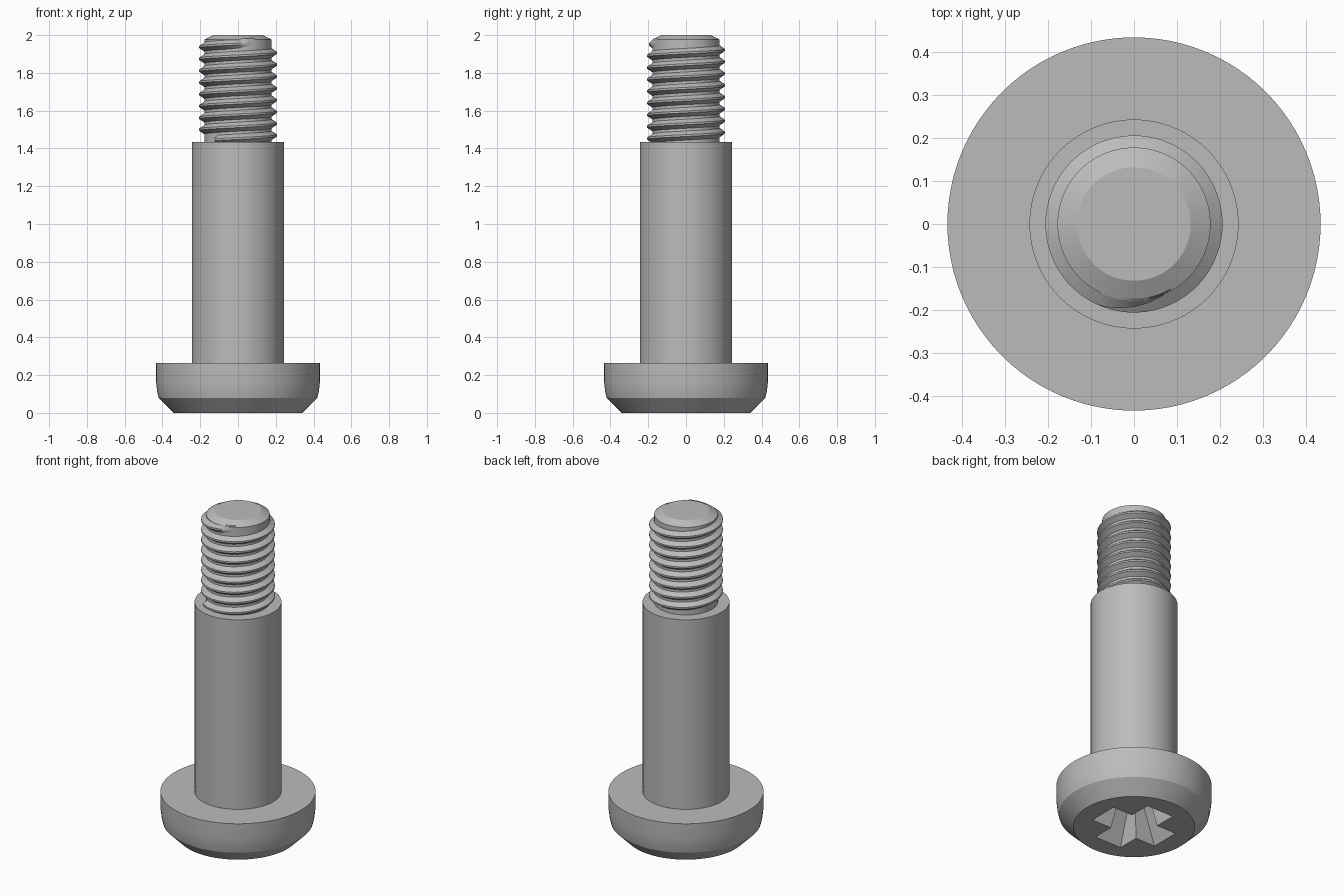
import bpy, bmesh
from math import cos, sin, pi, radians

if "Cube" in bpy.data.objects:
    bpy.data.objects.remove(bpy.data.objects["Cube"], do_unlink=True)

steel = bpy.data.materials.new("steel grey")
steel.use_nodes = True
GREY = (0.5, 0.5, 0.5, 1)
steel.diffuse_color = GREY
steel.node_tree.nodes["Principled BSDF"].inputs["Base Color"].default_value = GREY

SEGMENTS = 96


def finish(name, bm, smooth=True):
    """Turn a bmesh into a named steel object."""
    bmesh.ops.recalc_face_normals(bm, faces=bm.faces)
    mesh = bpy.data.meshes.new(name)
    bm.to_mesh(mesh)
    bm.free()
    mesh.materials.append(steel)
    obj = bpy.data.objects.new(name, mesh)
    bpy.context.collection.objects.link(obj)
    if smooth:
        shade(obj)
    return obj


def shade(obj):
    bpy.ops.object.select_all(action='DESELECT')
    obj.select_set(True)
    bpy.context.view_layer.objects.active = obj
    bpy.ops.object.shade_smooth_by_angle(angle=radians(25))


def loft(bm, rings, closed=True):
    """Bridge successive point rings and cap both ends."""
    loops = [[bm.verts.new(p) for p in ring] for ring in rings]
    for a, b in zip(loops, loops[1:]):
        for i in range(len(a)):
            j = (i + 1) % len(a)
            bm.faces.new((a[i], a[j], b[j], b[i]))
    bm.faces.new(loops[0][::-1])
    bm.faces.new(loops[-1])


def lathe(name, profile, smooth=True):
    bm = bmesh.new()
    angles = [2 * pi * i / SEGMENTS for i in range(SEGMENTS)]
    loft(bm, [[(r * cos(a), r * sin(a), z) for a in angles] for r, z in profile])
    return finish(name, bm, smooth)


# Turned body: chamfered head, smooth shoulder and threaded core
head = lathe("head", [(0.34, 0), (0.42, 0.08), (0.428, 0.115),
                      (0.434, 0.165), (0.434, 0.265)], smooth=False)
lathe("shoulder", [(0.243, 0.26), (0.243, 1.435)])
lathe("threaded_core", [(0.178, 1.43), (0.178, 1.976), (0.132, 2)])

# Cross recess: tapered plus-shaped cutter in the underside of the head


def cross(length, width, z):
    points = []
    for k in range(4):
        c, s = cos(k * pi / 2), sin(k * pi / 2)
        for u, v in ((length, -width), (length, width), (width, width)):
            points.append((u * c - v * s, u * s + v * c, z))
    return points


bm = bmesh.new()
loft(bm, [cross(0.232, 0.093, -0.01), cross(0.12, 0.058, 0.2)])
cutter = finish("recess_cutter", bm, smooth=False)
cutter.hide_render = True
cut = head.modifiers.new("cross_recess", 'BOOLEAN')
cut.operation = 'DIFFERENCE'
cut.solver = 'EXACT'
cut.object = cutter
bpy.context.view_layer.objects.active = head
bpy.ops.object.modifier_apply(modifier=cut.name)
bpy.data.objects.remove(cutter, do_unlink=True)
shade(head)

# Right-handed helical ridge, fading into the core at its upper end
PITCH, STEPS, TURNS = 0.0625, 64, 8.2
CORE, CREST = 0.174, 0.206
END_ANGLE, END_Z = radians(300), 1.958
bm = bmesh.new()
sections = []
count = int(STEPS * TURNS)
for i in range(count + 1):
    back = (count - i) / STEPS
    a = END_ANGLE - 2 * pi * back
    z = END_Z - PITCH * back
    fade = min(1, back / 0.15 + 0.02)
    rise = (CREST - CORE) * fade
    section = []
    for r, dz in ((CORE, -0.027), (CORE + rise, -0.005),
                  (CORE + rise, 0.005), (CORE, 0.027)):
        section.append((r * cos(a), r * sin(a), z + dz))
    sections.append(section)
loft(bm, sections)
finish("screw_thread", bm)
